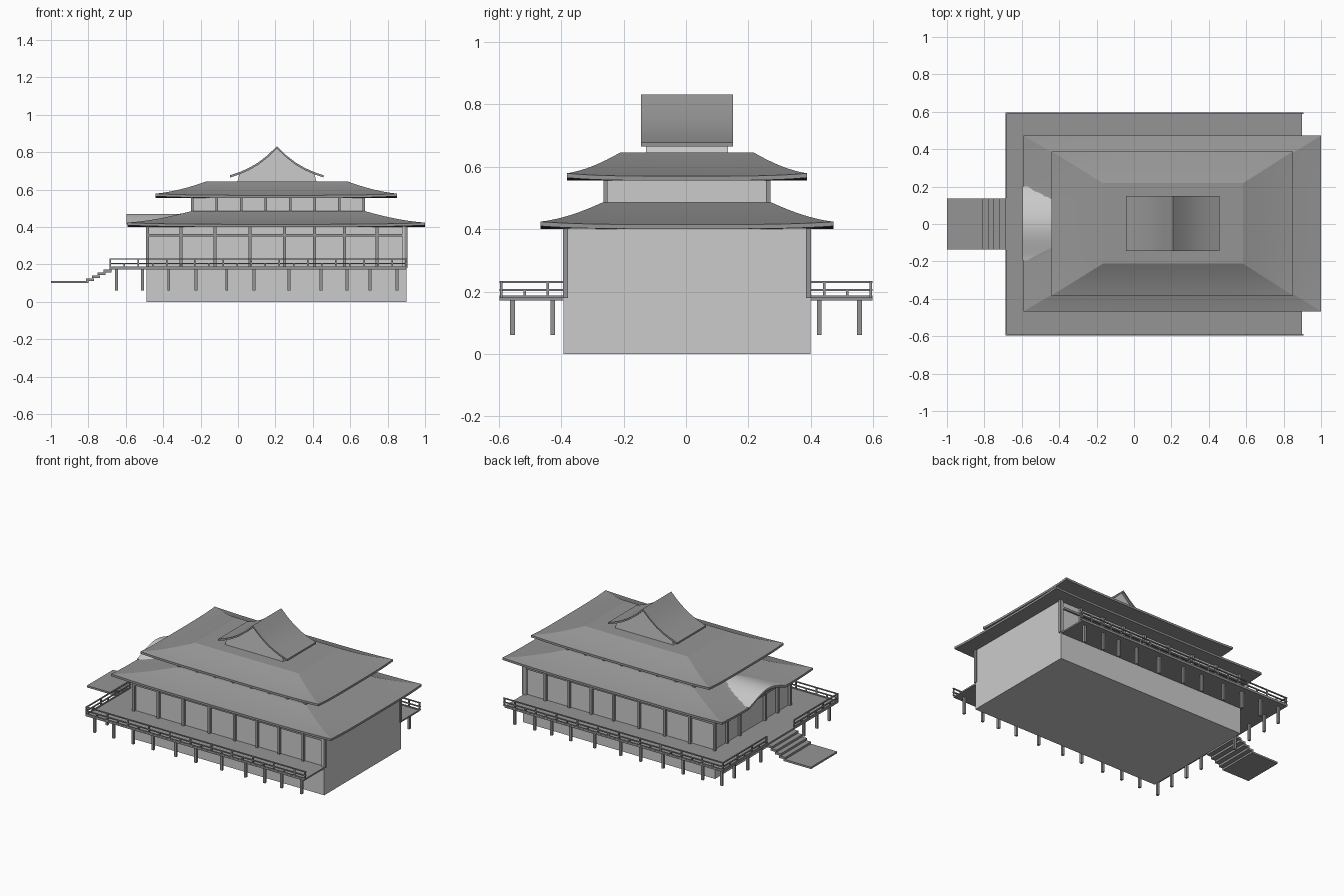
import bpy, bmesh, math

if "Cube" in bpy.data.objects:
    bpy.data.objects.remove(bpy.data.objects["Cube"])


def grey(name, v):
    m = bpy.data.materials.new(name)
    m.diffuse_color = (v, v, v, 1)
    m.use_nodes = True
    m.node_tree.nodes["Principled BSDF"].inputs["Base Color"].default_value = m.diffuse_color
    return m


WALL, DARK = grey("plaster", 0.56), grey("timber", 0.3)
DY = 0.003  # building sits slightly behind the deck centre


def make(name, verts, faces, mat, smooth=False):
    me = bpy.data.meshes.new(name)
    bm = bmesh.new()
    vs = [bm.verts.new(v) for v in verts]
    for f in faces:
        bm.faces.new([vs[i] for i in f])
    bmesh.ops.recalc_face_normals(bm, faces=bm.faces)
    bm.to_mesh(me)
    bm.free()
    me.materials.append(mat)
    ob = bpy.data.objects.new(name, me)
    bpy.context.collection.objects.link(ob)
    if smooth:
        bpy.ops.object.select_all(action='DESELECT')
        ob.select_set(True)
        bpy.context.view_layer.objects.active = ob
        bpy.ops.object.shade_smooth_by_angle(angle=math.radians(13))
    return ob


def boxes(name, items, mat=DARK, dy=0.0):
    """One object from many (x0, x1, y0, y1, z0, z1) boxes."""
    verts, faces = [], []
    for x0, x1, y0, y1, z0, z1 in items:
        o = len(verts)
        verts += [(x, y + dy, z) for z in (z0, z1)
                  for x, y in ((x0, y0), (x1, y0), (x1, y1), (x0, y1))]
        quads = [(0, 3, 2, 1), (4, 5, 6, 7)] + [(i, (i + 1) % 4, (i + 1) % 4 + 4, i + 4) for i in range(4)]
        faces += [[o + i for i in q] for q in quads]
    return make(name, verts, faces, mat)


def post(x, y, z0, z1, w):
    return (x - w / 2, x + w / 2, y - w / 2, y + w / 2, z0, z1)


def bell(y):
    return (0.5 * (1 + math.cos(math.pi * y / 0.2))) ** 0.65 if abs(y) < 0.2 else 0


def hip_roof(name, inner, outer, wall, z_top, z_eave, thick, arch=0, n=48, m=8):
    """Concave hipped roof with lifted corners; arch swells the left eave."""
    def ring(rect, z, lift, up):
        x0, x1, y0, y1 = rect
        cs = [(x0, y0), (x1, y0), (x1, y1), (x0, y1)]
        out = []
        for s in range(4):
            a, b = cs[s], cs[(s + 1) % 4]
            for i in range(n):
                u = i / n
                x, y = a[0] + (b[0] - a[0]) * u, a[1] + (b[1] - a[1]) * u
                zz = z + lift * abs(2 * u - 1) ** 4
                if s == 3 and up is not None and abs(y) < 0.2:
                    zz = max(zz, up + arch * bell(y))
                out.append((x, y + DY, zz))
        return out
    verts = []
    for j in range(m + 1):
        t = j / m
        rect = [a + (b - a) * t for a, b in zip(inner, outer)]
        z = z_top + (z_eave - z_top) * t * (1.3 - 0.3 * t)
        verts += ring(rect, z, 0.009 * t ** 3, z_eave if arch else None)
    under = z_eave - thick
    verts += ring(outer, under, 0.009, under if arch else None)
    verts += ring(wall, under, 0, under if arch else None)
    k, rings = 4 * n, m + 3
    faces = [(r * k + i, r * k + (i + 1) % k, (r + 1) * k + (i + 1) % k, (r + 1) * k + i)
             for r in range(rings - 1) for i in range(k)]
    faces += [tuple(range(k)), tuple(range((rings - 1) * k, rings * k))]
    return make(name, verts, faces, DARK, True)


def prism(name, pts, y, mat):
    """Extrude an x-z outline symmetrically along y."""
    k = len(pts)
    verts = [(x, s * y + DY, z) for s in (-1, 1) for x, z in pts]
    faces = [(i, (i + 1) % k, (i + 1) % k + k, i + k) for i in range(k)]
    return make(name, verts, faces + [tuple(range(k)), tuple(range(k, 2 * k))], mat, True)


# Stone base and ground-floor walls
boxes("base", [(-0.49, 0.90, -0.396, 0.396, 0, 0.18)], WALL, DY)
boxes("ground_floor_walls", [(-0.475, 0.89, -0.382, 0.382, 0.18, 0.41)], WALL, DY)
boxes("end_wall", [(0.88, 0.90, -0.394, 0.394, 0.18, 0.41)], WALL, DY)

# Ground-floor columns and lintels
xs = [-0.483, -0.305, -0.123, 0.064, 0.248, 0.41, 0.57, 0.743, 0.899]
cols = [post(x, s * 0.39, 0.18, 0.41, 0.016) for x in xs for s in (-1, 1)]
cols += [post(-0.483, y, 0.18, 0.41, 0.016) for y in (-0.26, -0.13, 0.13, 0.26)]
boxes("ground_floor_columns", cols, DARK, DY)
boxes("lintels", [(-0.485, 0.898, s * 0.387 - 0.006, s * 0.387 + 0.006, 0.35, 0.364) for s in (-1, 1)]
      + [(-0.487, -0.475, -0.385, 0.385, 0.35, 0.364)], DARK, DY)

# Upper storey
boxes("upper_walls", [(-0.24, 0.672, -0.255, 0.255, 0.46, 0.57)], WALL, DY)
cols = [post(-0.245 + 0.131 * i, s * 0.261, 0.46, 0.57, 0.014) for i in range(8) for s in (-1, 1)]
cols += [post(-0.245, y, 0.46, 0.57, 0.014) for y in (-0.13, 0, 0.13)]
boxes("upper_columns", cols, DARK, DY)

# Two hipped roofs, the lower one with an arched entrance eave
hip_roof("lower_roof", (-0.25, 0.68, -0.272, 0.272), (-0.592, 1.0, -0.47, 0.47),
         (-0.475, 0.89, -0.382, 0.382), 0.485, 0.415, 0.014, arch=0.052)
hip_roof("upper_roof", (-0.166, 0.583, -0.215, 0.215), (-0.44, 0.85, -0.385, 0.385),
         (-0.24, 0.67, -0.255, 0.255), 0.645, 0.57, 0.014)

# Pale curved covering over the entrance arch
ys = [-0.198 + 0.396 * i / 32 for i in range(33)]
av = [(x, y + DY, 0.4185 + d + 0.052 * bell(y)) for d in (0, -0.006) for x in (-0.596, -0.3) for y in ys]
af = [(a + i, a + i + 1, b + i + 1, b + i) for a, b in ((0, 33), (66, 99), (0, 66), (33, 99)) for i in range(32)]
make("entrance_arch", av, af + [(0, 33, 99, 66), (32, 65, 131, 98)], WALL, True)

# Top gable: curved roof shell over a solid gable wall
half = [(0.25, 0.677), (0.20, 0.694), (0.15, 0.716), (0.10, 0.745), (0.05, 0.784), (0.0, 0.832)]
cx = 0.208
top = [(cx - d, z) for d, z in half] + [(cx + d, z) for d, z in half[-2::-1]]
low = [(x, z - 0.012) for x, z in top]
prism("gable_roof", top + low[::-1], 0.148, DARK)
prism("gable_wall", [(cx - 0.212, 0.64)] + [(x, z + 0.004) for x, z in low[1:-1]] + [(cx + 0.212, 0.64)], 0.132, WALL)

# Veranda deck and its supports
boxes("deck", [(-0.687, 0.898, -0.597, 0.597, 0.172, 0.182)])
sup = [post(x, s * 0.556, 0.06, 0.175, 0.015) for s in (-1, 1)
       for x in (-0.65, -0.51, -0.37, -0.225, -0.06, 0.085, 0.273, 0.444, 0.583, 0.706, 0.85)]
sup += [post(-0.65, s * y, 0.06, 0.175, 0.015) for s in (-1, 1) for y in (0.427, 0.29, 0.155)]
boxes("deck_supports", sup)

# Railings: three rails, tall posts with short posts in between
rail = []
for s in (-1, 1):
    y = s * 0.592
    for z in (0.182, 0.202, 0.227):
        h = 0.006
        rail.append((-0.688, 0.907, y - 0.004, y + 0.004, z, z + h))
        ya, yb = sorted((s * 0.14, s * 0.597))
        rail.append((-0.687, -0.679, ya, yb, z, z + h))
    for i in range(22):
        rail.append(post(-0.683 + i * 1.583 / 21, y, 0.18, 0.205 if i % 2 and i < 21 else 0.23, 0.008))
    for i in range(7):
        rail.append(post(-0.683, s * (0.144 + i * 0.448 / 6), 0.18, 0.205 if i % 2 else 0.23, 0.008))
boxes("railings", rail)

# Entrance landing and open steps
boxes("landing", [(-1.0, -0.80, -0.135, 0.135, 0.10, 0.112)])
boxes("steps", [(-0.812 + 0.031 * i, -0.770 + 0.031 * i, -0.135, 0.135,
                 0.112 + 0.0155 * i, 0.126 + 0.0155 * i) for i in range(4)])
